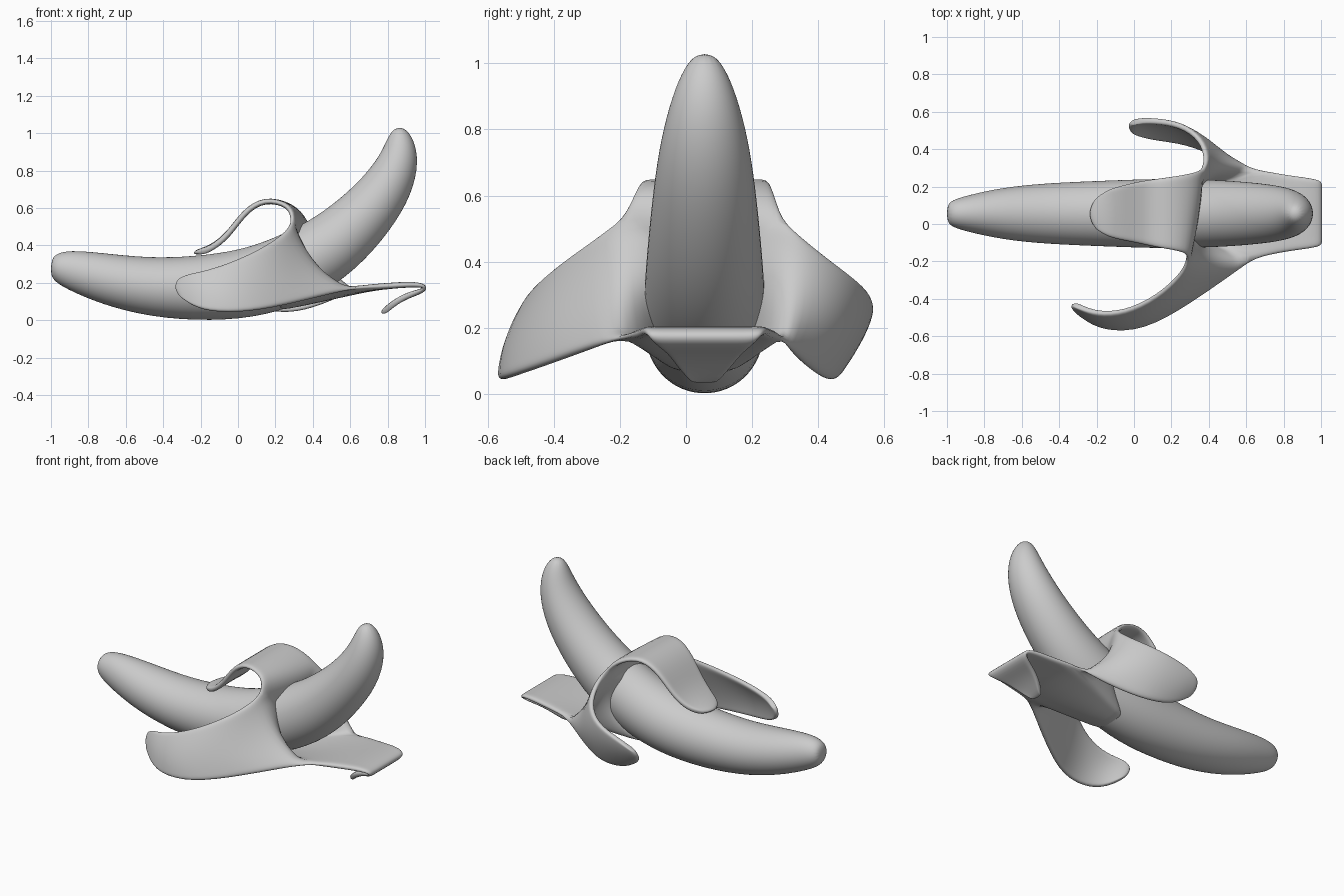
import bpy
import bmesh
import math
from mathutils import Vector

if "Cube" in bpy.data.objects:
    bpy.data.objects.remove(bpy.data.objects["Cube"], do_unlink=True)

CENTRE_Y = .056
STRIPS = 8

# One plain grey for the whole model
grey = bpy.data.materials.new("plain grey")
grey.use_nodes = True
grey.diffuse_color = (.6, .6, .6, 1)
grey.node_tree.nodes["Principled BSDF"].inputs["Base Color"].default_value = grey.diffuse_color


def finish(name, bm, thickness=None):
    """Turn a bmesh into a smooth, subdivided object."""
    bmesh.ops.recalc_face_normals(bm, faces=bm.faces)
    for face in bm.faces:
        face.smooth = True
    mesh = bpy.data.meshes.new(name)
    bm.to_mesh(mesh)
    bm.free()
    mesh.materials.append(grey)
    obj = bpy.data.objects.new(name, mesh)
    bpy.context.collection.objects.link(obj)
    if thickness:
        solid = obj.modifiers.new("thickness", "SOLIDIFY")
        solid.thickness = thickness
        solid.offset = 0
    smooth = obj.modifiers.new("smoothing", "SUBSURF")
    smooth.levels = smooth.render_levels = 2
    return obj


def build_fruit(stations, sides=16):
    """Loft ellipses along a spine in the XZ plane: x, z, depth radius, width radius."""
    bm = bmesh.new()
    rings = []
    for i, (x, z, depth, width) in enumerate(stations):
        before = stations[max(i - 1, 0)]
        after = stations[min(i + 1, len(stations) - 1)]
        along = Vector((after[0] - before[0], 0, after[1] - before[1])).normalized()
        up = Vector((-along.z, 0, along.x))
        ring = []
        for k in range(sides):
            angle = math.tau * k / sides
            offset = up * depth * math.cos(angle) + Vector((0, width * math.sin(angle), 0))
            ring.append(bm.verts.new(Vector((x, CENTRE_Y, z)) + offset))
        rings.append(ring)
    for lower, upper in zip(rings, rings[1:]):
        for k in range(sides):
            n = (k + 1) % sides
            bm.faces.new((lower[k], lower[n], upper[n], upper[k]))
    bm.faces.new(rings[0])
    bm.faces.new(rings[-1])
    return finish("banana_fruit", bm)


def add_petal(bm, rows):
    """Loft a sheet through rows of (edge, middle, edge) points."""
    grid = []
    for row in rows:
        a, m, b = (Vector(p) for p in row)
        control = m * 2 - (a + b) / 2
        line = []
        for k in range(STRIPS + 1):
            t = k / STRIPS
            point = a * (1 - t) ** 2 + control * 2 * t * (1 - t) + b * t ** 2
            line.append(bm.verts.new(point))
        grid.append(line)
    for r, s in zip(grid, grid[1:]):
        for k in range(STRIPS):
            bm.faces.new((r[k], r[k + 1], s[k + 1], s[k]))


def straight_row(x, z, front, back, bow=0):
    """A row running across the model, with its middle pushed along x."""
    return ((x, front, z), (x + bow, (front + back) / 2, z), (x, back, z))


# Banana fruit with a curved spine
build_fruit([
    (-1, .288, .04, .042),
    (-.975, .287, .077, .072),
    (-.9, .272, .108, .097),
    (-.7, .218, .141, .144),
    (-.45, .172, .162, .168),
    (-.15, .17, .181, .18),
    (.1, .203, .192, .19),
    (.32, .285, .196, .188),
    (.52, .405, .182, .18),
    (.7, .578, .157, .163),
    (.815, .735, .135, .142),
    (.866, .87, .107, .11),
    (.868, .97, .073, .073),
    (.856, 1.03, .028, .03),
])

# Corners shared by neighbouring petals: buried root, then rim
top_front_root, top_back_root = (.3, -.05, .42), (.33, .16, .42)
low_front_root, low_back_root = (.2, -.04, .08), (.2, .15, .08)
top_front, top_back = (.295, -.192, .53), (.375, .29, .53)
low_front, low_back = (.66, -.18, .178), (.68, .29, .178)

# Front petal, sweeping outward and back
front_petal = [
    (top_front_root, (.34, -.09, .25), low_front_root),
    (top_front, (.42, -.185, .34), low_front),
    ((.25, -.275, .465), (.33, -.305, .27), (.52, -.265, .147)),
    ((.12, -.39, .38), (.18, -.44, .22), (.32, -.4, .095)),
    ((-.05, -.47, .3), (-.02, -.54, .165), (.06, -.56, .04)),
    ((-.2, -.475, .255), (-.19, -.53, .155), (-.16, -.56, .042)),
    ((-.28, -.445, .24), (-.29, -.465, .17), (-.26, -.5, .085)),
    ((-.32, -.43, .21), (-.335, -.435, .175), (-.315, -.455, .135)),
]

# Back petal, twisted the other way
back_petal = [
    (top_back_root, (.34, .2, .25), low_back_root),
    (top_back, (.46, .295, .34), low_back),
    ((.385, .35, .47), (.46, .375, .28), (.56, .315, .13)),
    ((.36, .45, .39), (.385, .455, .23), (.43, .37, .075)),
    ((.25, .535, .325), (.25, .51, .19), (.28, .432, .035)),
    ((.1, .553, .285), (.1, .528, .18), (.12, .45, .055)),
    ((.03, .553, .255), (.02, .528, .19), (.03, .47, .11)),
    ((-.015, .54, .225), (-.03, .522, .19), (-.015, .49, .15)),
]

# Top petal, arching over the fruit
top_petal = [
    (top_front_root, (.32, CENTRE_Y, .43), top_back_root),
    (top_front, (.345, CENTRE_Y, .535), top_back),
    straight_row(.28, .615, -.15, .265, .01),
    straight_row(.14, .652, -.13, .245),
    straight_row(.03, .575, -.105, .23),
    straight_row(-.05, .455, -.09, .21),
    straight_row(-.14, .38, -.07, .185, -.01),
    straight_row(-.205, .358, -.025, .135, -.035),
]

# Bottom petal, continuing the skin forward and curling under
bottom_petal = [
    (low_front_root, (.2, CENTRE_Y, .055), low_back_root),
    (low_front, (.68, CENTRE_Y, .168), low_back),
    straight_row(.8, .182, -.15, .265),
    straight_row(.92, .192, -.135, .25),
    straight_row(1, .185, -.12, .235),
    straight_row(.995, .158, -.105, .215),
    straight_row(.91, .135, -.06, .175),
    straight_row(.83, .09, -.03, .14),
    straight_row(.775, .035, .02, .09, -.01),
]

# Weld the petals into one peel
peel = bmesh.new()
for petal in (front_petal, back_petal, top_petal, bottom_petal):
    add_petal(peel, petal)
bmesh.ops.remove_doubles(peel, verts=peel.verts, dist=.001)
finish("banana_peel", peel, thickness=.032)
